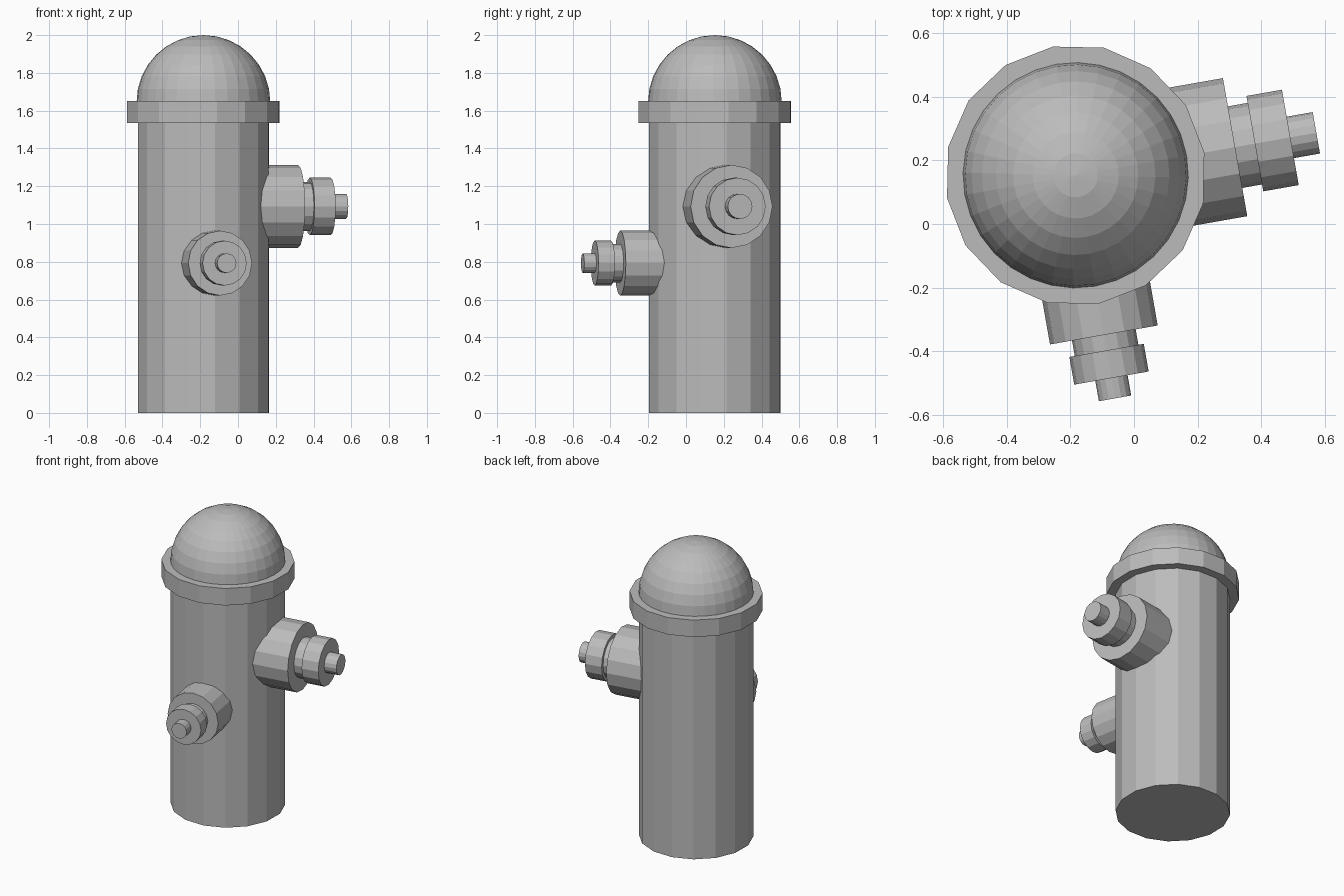
import bpy
import math
from mathutils import Matrix, Vector

if "Cube" in bpy.data.objects:
    bpy.data.objects.remove(bpy.data.objects["Cube"])

CX, CY = -0.183, 0.153      # axis of the barrel
TURN = math.radians(10)     # whole hydrant is turned slightly
SIDES = 16

mat = bpy.data.materials.new("plain grey")
mat.diffuse_color = (0.5, 0.5, 0.5, 1)
mat.use_nodes = True
mat.node_tree.nodes["Principled BSDF"].inputs["Base Color"].default_value = mat.diffuse_color


def finish(name):
    ob = bpy.context.object
    ob.name = name
    ob.data.materials.append(mat)
    return ob


def upright(name, radius, z0, z1):
    bpy.ops.mesh.primitive_cylinder_add(
        vertices=SIDES, radius=radius, depth=z1 - z0,
        location=(CX, CY, (z0 + z1) / 2), rotation=(0, 0, TURN))
    return finish(name)


def outlet(name, angle, z, scale, base_end):
    """Stepped side outlet: sleeve, neck, cap and nut along one axis."""
    d = Vector((math.cos(angle), math.sin(angle), 0))
    start = 0.2
    rings = [("sleeve", 0.22, base_end - start), ("neck", 0.13, 0.063 * scale),
             ("cap", 0.152, 0.113 * scale), ("nut", 0.066, 0.083 * scale)]
    for part, radius, length in rings:
        mid = Vector((CX, CY, z)) + d * (start + length / 2)
        bpy.ops.mesh.primitive_cylinder_add(
            vertices=SIDES, radius=radius * scale, depth=length)
        ob = finish(name + "_" + part)
        ob.matrix_world = (Matrix.Translation(mid) @ Matrix.Rotation(angle, 4, 'Z')
                           @ Matrix.Rotation(math.pi / 2, 4, 'Y'))
        start += length


# barrel and collar
upright("barrel", 0.353, 0, 1.6)
upright("collar", 0.41, 1.535, 1.65)

# domed top
bpy.ops.mesh.primitive_uv_sphere_add(
    segments=32, ring_count=16, radius=0.354,
    location=(CX, CY, 1.646), rotation=(0, 0, TURN))
finish("dome")

# large outlet on the right, small outlet on the front
outlet("right_outlet", TURN, 1.093, 1.0, 0.508)
outlet("front_outlet", TURN - math.pi / 2, 0.793, 0.78, 0.509)
